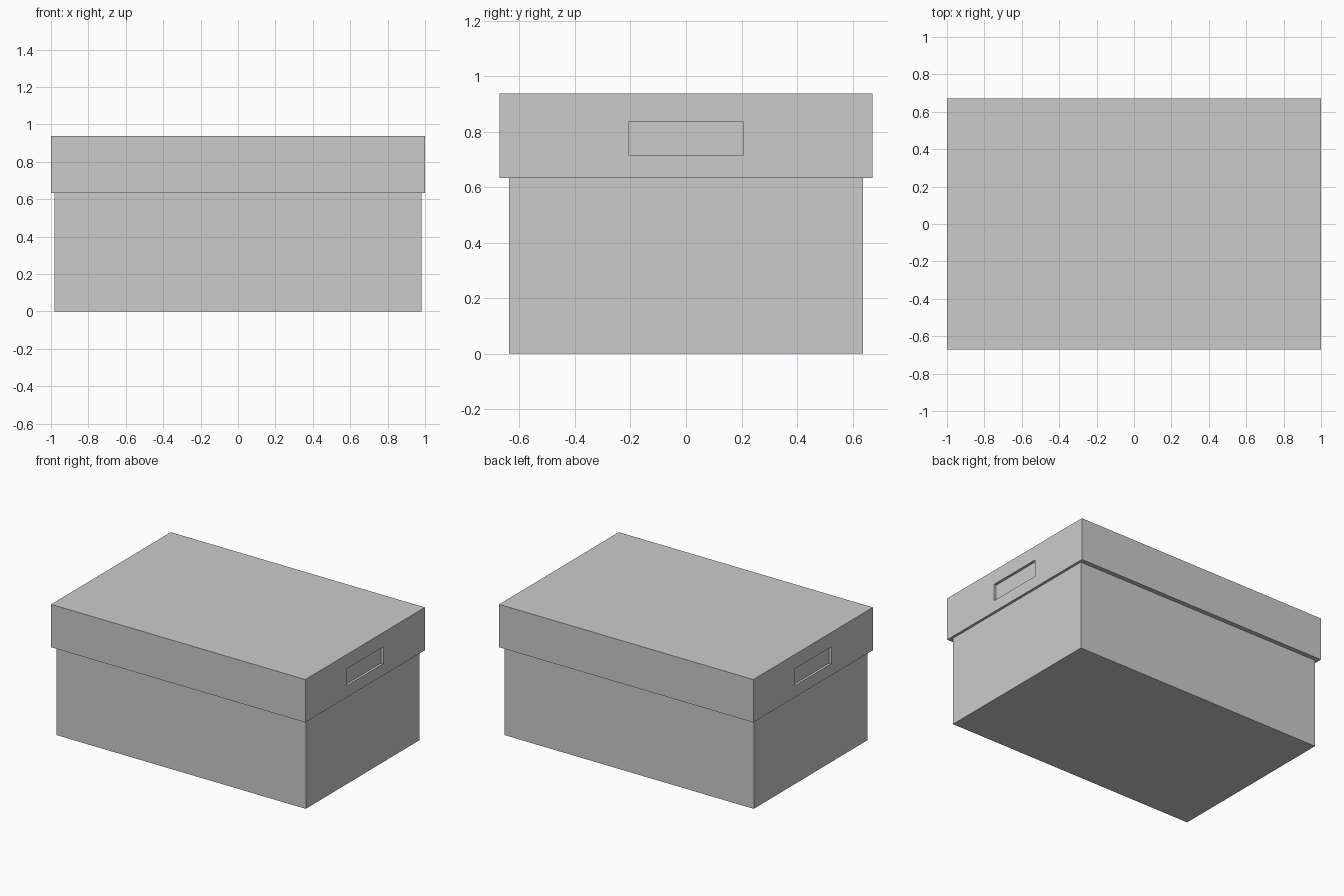
import bpy
import bmesh

cube = bpy.data.objects.get("Cube")
if cube:
    bpy.data.objects.remove(cube, do_unlink=True)

card = bpy.data.materials.new("grey_cardboard")
card.use_nodes = True
colour = (0.6, 0.6, 0.6, 1)
card.diffuse_color = colour
card.node_tree.nodes["Principled BSDF"].inputs["Base Color"].default_value = colour


def block(name, half_x, half_y, z0, z1, centre_x=0):
    """Axis-aligned block between heights z0 and z1."""
    bm = bmesh.new()
    bmesh.ops.create_cube(bm, size=1)
    for v in bm.verts:
        v.co.x = centre_x + v.co.x * 2 * half_x
        v.co.y *= 2 * half_y
        v.co.z = z0 if v.co.z < 0 else z1
    mesh = bpy.data.meshes.new(name)
    bm.to_mesh(mesh)
    bm.free()
    mesh.materials.append(card)
    obj = bpy.data.objects.new(name, mesh)
    bpy.context.collection.objects.link(obj)
    return obj


def cut(target, cutter):
    """Subtract the cutter and remove it."""
    mod = target.modifiers.new("cut", "BOOLEAN")
    mod.operation = "DIFFERENCE"
    mod.solver = "EXACT"
    mod.object = cutter
    bpy.context.view_layer.objects.active = target
    bpy.ops.object.modifier_apply(modifier=mod.name)
    bpy.data.objects.remove(cutter, do_unlink=True)


# Open-topped box body
body = block("box_body", 0.98, 0.638, 0, 0.91)
cut(body, block("body_hollow", 0.96, 0.618, 0.02, 1))

# Overlapping lid, hollow underneath
lid = block("lid", 1, 0.672, 0.633, 0.938)
cut(lid, block("lid_hollow", 0.982, 0.64, 0.5, 0.92))

# Hand slot through each end of the lid
for side in (-1, 1):
    cut(lid, block("slot_cutter", 0.05, 0.205, 0.715, 0.836, side))
